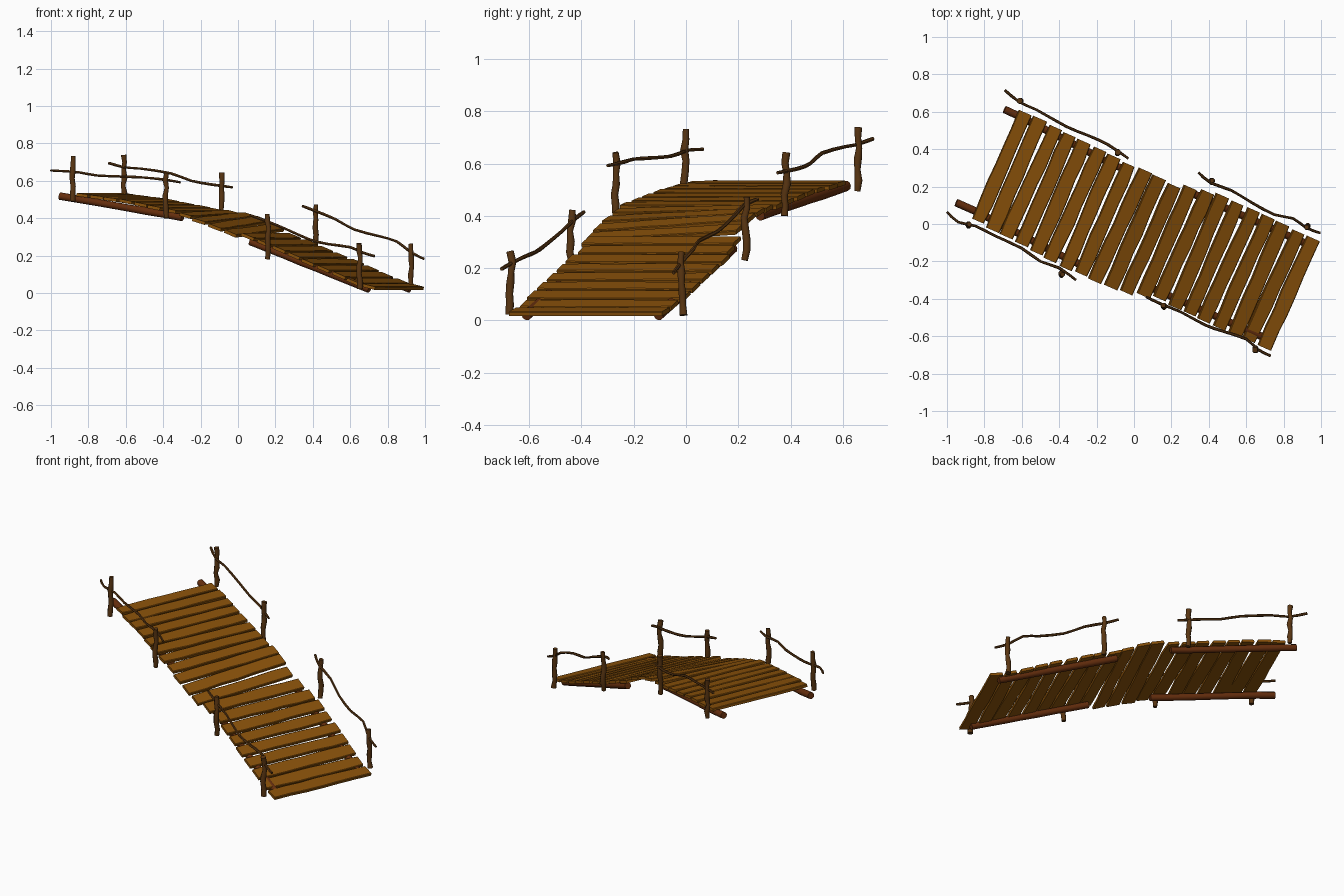
import bpy, bmesh, math, random
from mathutils import Vector

if "Cube" in bpy.data.objects:
    bpy.data.objects.remove(bpy.data.objects["Cube"])

random.seed(4)
U = Vector((0.915, -0.404, 0))     # direction along the bridge
V = Vector((0.404, 0.915, 0))      # direction across the bridge
ORIGIN = Vector((0.057, -0.03, 0))


def material(name, col):
    m = bpy.data.materials.new(name)
    m.diffuse_color = (*col, 1)
    m.use_nodes = True
    m.node_tree.nodes["Principled BSDF"].inputs["Base Color"].default_value = m.diffuse_color
    return m


PLANK = material("plank_wood", (0.25, 0.082, 0.003))
POST = material("post_wood", (0.1, 0.036, 0.006))
BEAM = material("beam_wood", (0.13, 0.027, 0.004))


def place(u, v, z):
    return ORIGIN + U * u + V * v + Vector((0, 0, z))


def interp(table, u):
    if u <= table[0][0]:
        return table[0][1]
    for (a, p), (b, q) in zip(table, table[1:]):
        if u <= b:
            return p + (q - p) * (u - a) / (b - a)
    return table[-1][1]


def loft(name, rings, mat, smooth=False):
    bm = bmesh.new()
    vs = [[bm.verts.new(p) for p in r] for r in rings]
    n = len(rings[0])
    for a, b in zip(vs, vs[1:]):
        for i in range(n):
            j = (i + 1) % n
            bm.faces.new((a[i], a[j], b[j], b[i]))
    bm.faces.new(vs[0][::-1])
    bm.faces.new(vs[-1])
    bmesh.ops.recalc_face_normals(bm, faces=bm.faces)
    me = bpy.data.meshes.new(name)
    bm.to_mesh(me)
    bm.free()
    me.materials.append(mat)
    ob = bpy.data.objects.new(name, me)
    bpy.context.collection.objects.link(ob)
    if smooth:
        bpy.context.view_layer.objects.active = ob
        ob.select_set(True)
        bpy.ops.object.shade_smooth_by_angle(angle=math.radians(50))
        ob.select_set(False)
    return ob


def soften(pts):
    """Insert a curved midpoint in every span."""
    pts = [Vector(p) for p in pts]
    out = [pts[0]]
    for i in range(len(pts) - 1):
        a, b = pts[max(i - 1, 0)], pts[min(i + 2, len(pts) - 1)]
        out += [(pts[i] + pts[i + 1]) * 0.5625 - (a + b) * 0.0625, pts[i + 1]]
    return out


def branch(name, path, radius, mat, sides=8, rough=0.12):
    path = [Vector(p) for p in path]
    rings = []
    for i, p in enumerate(path):
        t = (path[min(i + 1, len(path) - 1)] - path[max(i - 1, 0)]).normalized()
        ref = V if abs(t.z) > 0.8 else Vector((0, 0, 1))
        s = t.cross(ref).normalized()
        w = s.cross(t)
        r = radius * random.uniform(1 - rough, 1 + rough)
        rings.append([p + (s * math.cos(a) + w * math.sin(a)) * r
                      for a in (2 * math.pi * k / sides for k in range(sides))])
    return loft(name, rings, mat, True)


# Deck profile: height, sideways drift and cross tilt along the bridge
HEIGHT = [(-0.87, 0.525), (-0.6, 0.492), (-0.26, 0.43), (-0.12, 0.395),
          (-0.03, 0.365), (0.04, 0.335), (0.14, 0.297), (0.78, 0.046), (0.87, 0.026)]
DRIFT = [(-0.87, 0), (-0.3, -0.035), (0.08, -0.035), (0.16, 0.0), (0.25, 0.01), (0.87, 0)]
TILT = [(-0.3, 0), (-0.08, 0.02), (0.03, 0.02), (0.12, 0)]

# Planks
COUNT = 20
for i in range(COUNT):
    u = -0.835 + 1.675 * i / (COUNT - 1)
    slope = (interp(HEIGHT, u + 0.03) - interp(HEIGHT, u - 0.03)) / 0.06
    along = (U + Vector((0, 0, slope))).normalized()
    up = along.cross(V).normalized()
    half = 0.32 + random.uniform(-0.007, 0.007)
    wide = 0.040 + random.uniform(-0.002, 0.002)
    yaw = random.uniform(-0.006, 0.006)
    rings = []
    for k in range(7):
        f = -1 + k / 3
        c = place(u + yaw * f, interp(DRIFT, u) + half * f,
                  interp(HEIGHT, u) + interp(TILT, u) * f)
        a, b = (wide + random.uniform(-0.003, 0.003) for _ in range(2))
        if k in (0, 6):
            a, b = a - 0.003, b - 0.003
        rings.append([c + along * x + up * h for x, h in
                      ((-a, -0.007), (b, -0.007), (b, 0.007), (b - 0.004, 0.010),
                       (-a + 0.004, 0.010), (-a, 0.007))])
    loft(f"plank_{i + 1}", rings, PLANK)

# Support logs under both halves
for name, v, (u0, z0), (u1, z1) in (
        ("front_upper_beam", -0.275, (-0.98, 0.518), (-0.25, 0.404)),
        ("back_upper_beam", 0.285, (-0.945, 0.515), (-0.21, 0.401)),
        ("front_lower_beam", -0.275, (0.13, 0.274), (0.825, 0.02)),
        ("back_lower_beam", 0.275, (0.12, 0.276), (0.82, 0.02))):
    pts = []
    for k in range(8):
        f = k / 7
        u = u0 + (u1 - u0) * f
        shift = interp(DRIFT, u) if u0 < 0 else 0.005
        pts.append(place(u, v + shift, z0 + (z1 - z0) * f))
    branch(name, pts, 0.02, BEAM, 10, 0.05)

# Posts: foot position, each 0.24 tall and slightly crooked
for i, (x, y, z) in enumerate((
        (-0.61, 0.66, 0.495), (-0.09, 0.38, 0.4), (-0.885, -0.005, 0.49), (-0.385, -0.27, 0.4),
        (0.415, 0.228, 0.23), (0.925, -0.015, 0.02), (0.16, -0.44, 0.18), (0.65, -0.67, 0.022))):
    pts = [(x + random.uniform(-0.005, 0.005), y + random.uniform(-0.006, 0.006),
            z + 0.243 * k / 6) for k in range(7)]
    branch(f"post_{i + 1}", pts, 0.0145, POST, 8, 0.15)

# Crooked hand rails
RAILS = {
    "back_upper_rail": ((-0.69, 0.715, 0.695), (-0.61, 0.65, 0.672), (-0.52, 0.61, 0.665),
                        (-0.36, 0.52, 0.64), (-0.25, 0.475, 0.6), (-0.14, 0.425, 0.58), (-0.03, 0.35, 0.565)),
    "front_upper_rail": ((-1, 0.065, 0.655), (-0.94, 0.01, 0.652), (-0.85, -0.01, 0.645), (-0.75, -0.06, 0.628),
                         (-0.6, -0.13, 0.622), (-0.5, -0.2, 0.617), (-0.4, -0.235, 0.607), (-0.31, -0.3, 0.592)),
    "back_lower_rail": ((0.345, 0.275, 0.465), (0.41, 0.22, 0.44), (0.52, 0.18, 0.395), (0.62, 0.12, 0.34),
                        (0.75, 0.05, 0.305), (0.85, 0.03, 0.275), (0.92, -0.02, 0.22), (0.995, -0.048, 0.182)),
    "front_lower_rail": ((0.065, -0.39, 0.415), (0.15, -0.43, 0.385), (0.25, -0.47, 0.345), (0.38, -0.54, 0.287),
                         (0.48, -0.575, 0.262), (0.6, -0.615, 0.245), (0.66, -0.67, 0.218), (0.73, -0.705, 0.197)),
}
for name, pts in RAILS.items():
    branch(name, soften(pts), 0.0075, POST, 6, 0.12)
